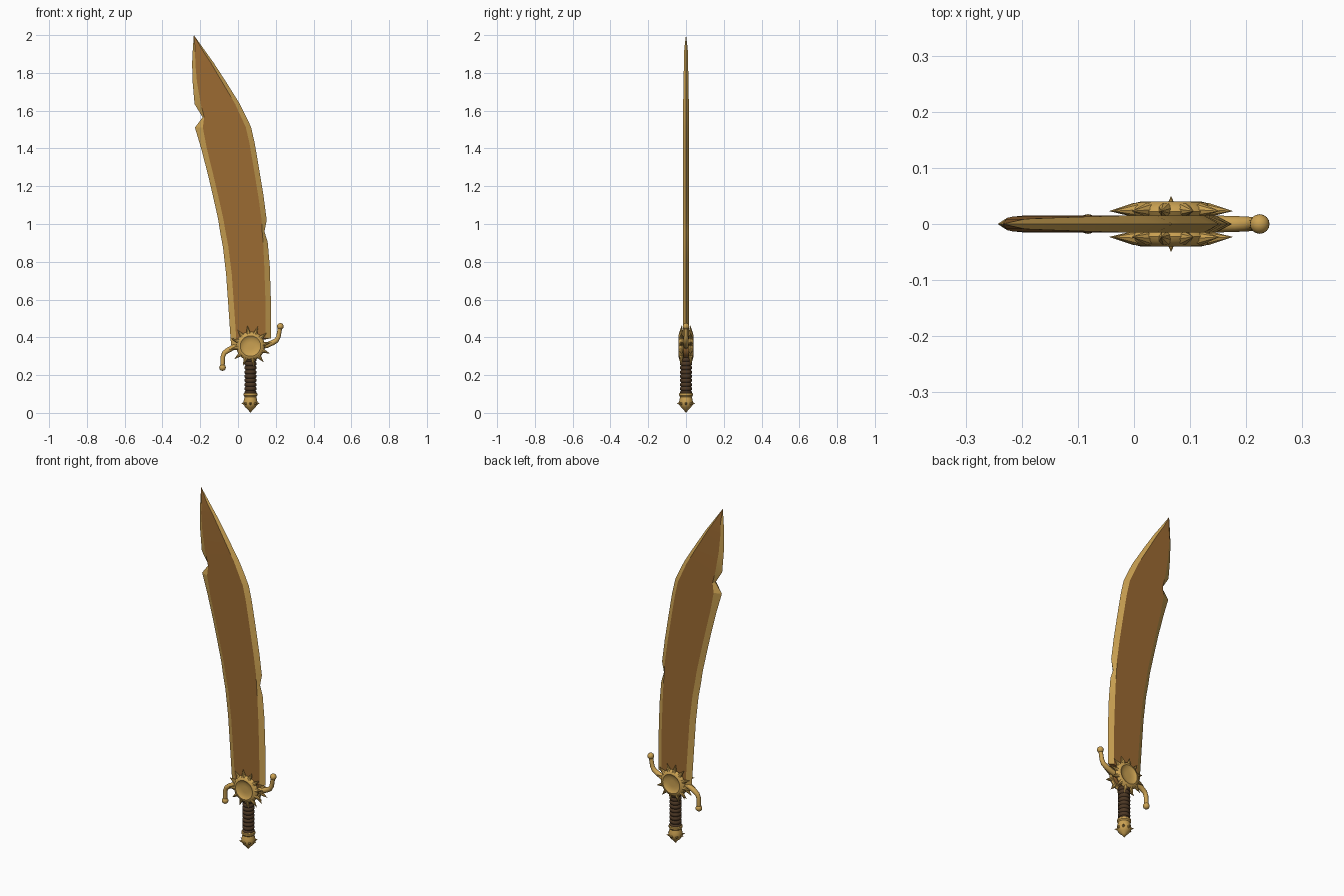
import bpy, bmesh, math
from mathutils import Matrix, Vector

if "Cube" in bpy.data.objects:
    bpy.data.objects.remove(bpy.data.objects["Cube"])

def material(name, rgb):
    m = bpy.data.materials.new(name)
    m.diffuse_color = (*rgb, 1)
    m.use_nodes = True
    m.node_tree.nodes["Principled BSDF"].inputs["Base Color"].default_value = m.diffuse_color
    return m

GOLD = material("gold", (0.60, 0.36, 0.085))
BRONZE = material("bronze brown", (0.33, 0.145, 0.032))
LEATHER = material("dark leather", (0.075, 0.04, 0.018))
CX, CZ = 0.066, 0.354          # centre of the guard

def finish(bm, name, mats, angle=35):
    bmesh.ops.remove_doubles(bm, verts=bm.verts, dist=1e-5)
    bmesh.ops.recalc_face_normals(bm, faces=bm.faces)
    me = bpy.data.meshes.new(name)
    bm.to_mesh(me)
    bm.free()
    ob = bpy.data.objects.new(name, me)
    bpy.context.collection.objects.link(ob)
    for m in mats:
        me.materials.append(m)
    bpy.ops.object.select_all(action='DESELECT')
    ob.select_set(True)
    bpy.context.view_layer.objects.active = ob
    bpy.ops.object.shade_smooth_by_angle(angle=math.radians(angle))
    return ob

def lathe(bm, profile, matrix, n=32):
    """Spin (radius, height) points about the local z axis."""
    rings = [[bm.verts.new(matrix @ Vector((r * math.cos(math.tau * i / n),
              r * math.sin(math.tau * i / n), h))) for i in range(n)] for r, h in profile]
    for a, b in zip(rings, rings[1:]):
        for i in range(n):
            j = (i + 1) % n
            bm.faces.new((a[i], a[j], b[j], b[i]))

def spike(bm, base, tip, r):
    base, tip = Vector(base), Vector(tip)
    d = tip - base
    rot = d.to_track_quat('Z', 'Y').to_matrix().to_4x4()
    bmesh.ops.create_cone(bm, cap_ends=True, segments=8, radius1=r, radius2=0,
                          depth=d.length, matrix=Matrix.Translation((base + tip) / 2) @ rot)

# Blade: left edge x,z / right edge x,z / left and right bevel width
STATIONS = [
    (-.037, .36, .175, .395, .030, .028), (-.050, .55, .174, .60, .030, .029),
    (-.063, .735, .168, .78, .030, .029), (-.080, .88, .157, .905, .029, .024),
    (-.095, .96, .140, .96, .029, .012), (-.106, 1.03, .152, 1.02, .028, .027),
    (-.133, 1.15, .135, 1.15, .028, .028), (-.160, 1.265, .107, 1.32, .028, .028),
    (-.195, 1.40, .088, 1.43, .030, .028), (-.228, 1.51, .069, 1.513, .042, .028),
    (-.187, 1.565, .045, 1.565, .008, .028), (-.230, 1.635, .010, 1.635, .033, .025),
    (-.240, 1.75, -.065, 1.755, .023, .021), (-.243, 1.85, -.130, 1.855, .017, .015),
    (-.239, 1.93, -.184, 1.93, .012, .010)]
bm = bmesh.new()
rows = []
for i, (lx, lz, rx, rz, bl, br) in enumerate(STATIONS):
    t = .015 if i < 12 else .015 - .002 * (i - 11)
    pts = [(lx, 0, lz), (lx + bl, -t, lz), (rx - br, -t, rz),
           (rx, 0, rz), (rx - br, t, rz), (lx + bl, t, lz)]
    rows.append([bm.verts.new(p) for p in pts])
tip = bm.verts.new((-.234, 0, 2.0))
for k in range(6):
    j = (k + 1) % 6
    flat = 1 if k in (1, 4) else 0      # broad faces are brown, bevels gold
    for a, b in zip(rows, rows[1:]):
        bm.faces.new((a[k], a[j], b[j], b[k])).material_index = flat
    bm.faces.new((rows[-1][k], rows[-1][j], tip)).material_index = flat
bm.faces.new(rows[0]).material_index = 1
finish(bm, "blade", [GOLD, BRONZE], 15)

# Sun discs on both faces of the guard, with rays
for name, sy in (("front_sun_disc", -1), ("back_sun_disc", 1)):
    bm = bmesh.new()
    mat = Matrix.Translation((CX, 0, CZ)) @ Matrix.Rotation(math.radians(-90 * sy), 4, 'X')
    lathe(bm, [(0, .014), (.070, .014), (.076, .022), (.072, .030), (.062, .038),
               (.054, .040), (.048, .036), (.035, .031), (.018, .030), (0, .030)], mat, 40)
    for i in range(12):
        a = math.tau * (i + .3) / 12
        c, s = math.cos(a), math.sin(a)
        spike(bm, (CX + .066 * c, sy * .025, CZ + .066 * s),
              (CX + .112 * c, sy * .023, CZ + .112 * s), .013)
    finish(bm, name, [GOLD])

# Guard core between the discs
bm = bmesh.new()
lathe(bm, [(0, -.019), (.062, -.019), (.062, .019), (0, .019)],
      Matrix.Translation((CX, 0, CZ)) @ Matrix.Rotation(math.pi / 2, 4, 'X'))
finish(bm, "guard_core", [BRONZE])

# Curled cross-guard arms with ball ends, point-symmetric
for name, s in (("right_guard_arm", 1), ("left_guard_arm", -1)):
    path = [(.02, -.005), (.085, .004), (.118, .018), (.138, .030), (.148, .048), (.158, .104)]
    if s < 0:
        path = [(.02, .0), (.085, .004), (.118, .022), (.138, .036), (.146, .055), (.148, .114)]
    pts = [Vector((CX + s * x, 0, CZ + s * z)) for x, z in path]
    bm = bmesh.new()
    rings = []
    for i, p in enumerate(pts):
        d = (pts[min(i + 1, 5)] - pts[max(i - 1, 0)]).normalized()
        side = d.cross(Vector((0, 1, 0)))
        r = .016 - .001 * i
        rings.append([bm.verts.new(p + r * (side * math.cos(a) + Vector((0, 1, 0)) * math.sin(a)))
                      for a in (math.tau * k / 12 for k in range(12))])
    for a, b in zip(rings, rings[1:]):
        for k in range(12):
            j = (k + 1) % 12
            bm.faces.new((a[k], a[j], b[j], b[k]))
    bmesh.ops.create_uvsphere(bm, u_segments=16, v_segments=10, radius=.0175,
                              matrix=Matrix.Translation(pts[-1]))
    finish(bm, name, [GOLD], 50)

# Wrapped grip with ridges
bm = bmesh.new()
profile = [(0, .09)]
for i in range(9):
    z = .095 + i * .022
    profile += [(.026, z), (.031, z + .005), (.032, z + .011), (.031, z + .017)]
profile += [(.026, .293), (0, .293)]
lathe(bm, profile, Matrix.Translation((CX, 0, 0)), 24)
finish(bm, "grip", [LEATHER], 50)

# Pommel with a ring of small spikes
bm = bmesh.new()
lathe(bm, [(0, .108), (.030, .108), (.036, .102), (.036, .092), (.031, .085), (.034, .072),
           (.037, .058), (.035, .043), (.026, .028), (.014, .018), (0, 0)],
      Matrix.Translation((CX, 0, 0)), 24)
for i in range(8):
    a = math.tau * i / 8
    c, s = math.cos(a), math.sin(a)
    spike(bm, (CX + .028 * c, .028 * s, .048), (CX + .050 * c, .050 * s, .052), .010)
finish(bm, "pommel", [GOLD])
